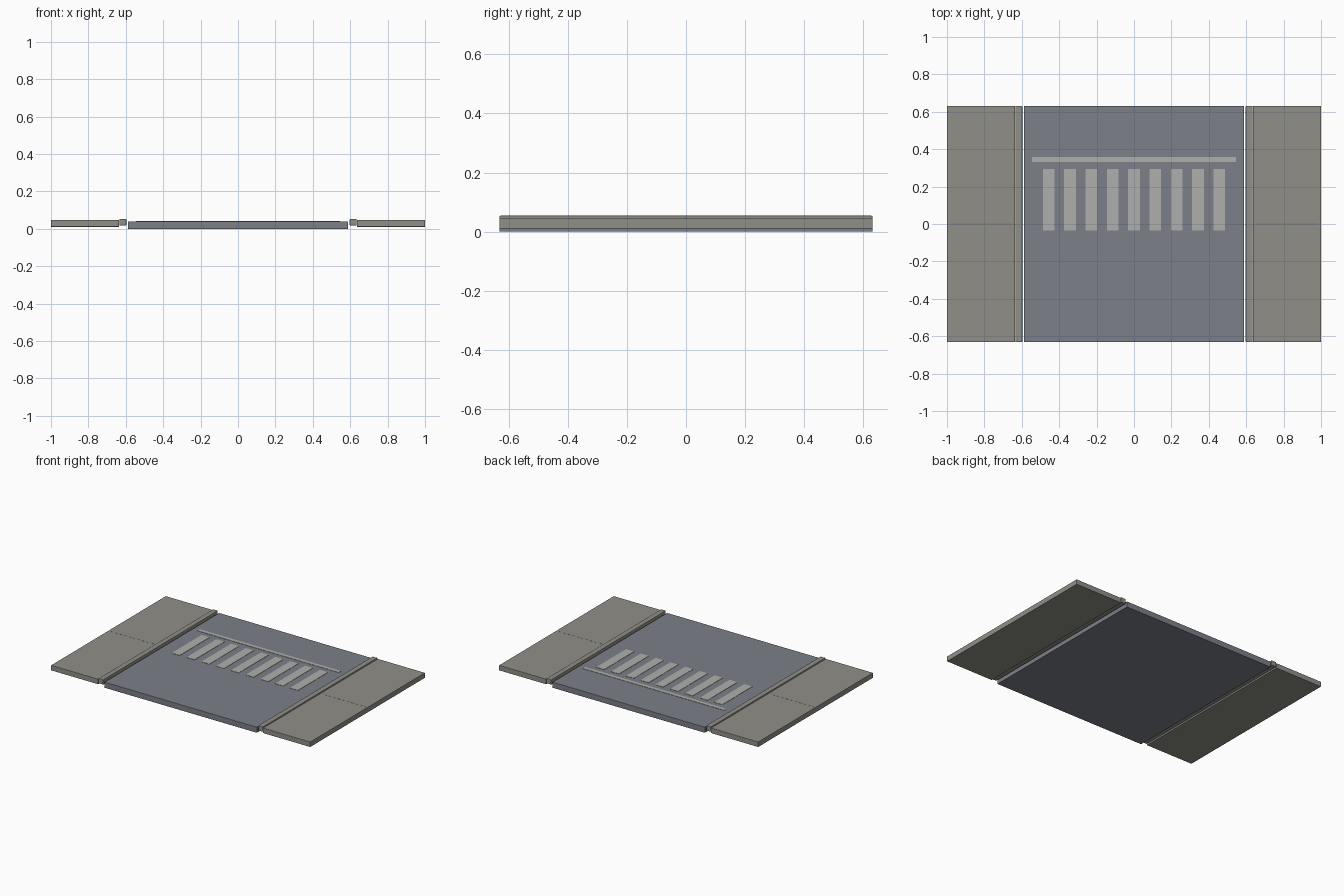
import bpy
import bmesh
from mathutils import Matrix, Vector

if "Cube" in bpy.data.objects:
    bpy.data.objects.remove(bpy.data.objects["Cube"])


def material(name, rgb):
    m = bpy.data.materials.new(name)
    m.diffuse_color = (*rgb, 1)
    m.use_nodes = True
    m.node_tree.nodes["Principled BSDF"].inputs["Base Color"].default_value = m.diffuse_color
    return m


asphalt = material("asphalt", (0.20, 0.215, 0.25))
concrete = material("concrete", (0.28, 0.275, 0.25))
paint = material("road_paint", (0.43, 0.43, 0.42))
dark = material("joint_shadow", (0.2, 0.2, 0.18))


def box(name, x, y, z, mat, bevel=0):
    """Box from (min, max) pairs on each axis."""
    lo, hi = map(Vector, zip(x, y, z))
    bm = bmesh.new()
    bmesh.ops.create_cube(bm, size=1, matrix=Matrix.Translation((lo + hi) / 2)
                          @ Matrix.Diagonal((*(hi - lo), 1)))
    me = bpy.data.meshes.new(name)
    bm.to_mesh(me)
    bm.free()
    me.materials.append(mat)
    ob = bpy.data.objects.new(name, me)
    bpy.context.collection.objects.link(ob)
    if bevel:
        mod = ob.modifiers.new("soft_edges", 'BEVEL')
        mod.width = bevel
        mod.segments = 2
    return ob


HALF = 0.632
ROAD_TOP = 0.04

# Road slab
box("road", (-0.588, 0.588), (-HALF, HALF), (0, ROAD_TOP), asphalt, 0.002)

# Sidewalks, curbs and the sidewalk joints on both sides
for side, s in (("left", -1), ("right", 1)):
    def span(a, b):
        return tuple(sorted((s * a, s * b)))
    box(f"sidewalk_{side}", span(0.636, 1), (-HALF, HALF), (0.011, 0.047), concrete, 0.002)
    box(f"curb_{side}", span(0.597, 0.634), (-HALF, HALF), (0.018, 0.054), concrete, 0.004)
    box(f"sidewalk_joint_{side}", span(0.655, 0.985), (-0.002, 0.002), (0.045, 0.0475), dark)

# Stop line and crosswalk stripes
box("stop_line", (-0.545, 0.545), (0.332, 0.358), (ROAD_TOP - 0.002, ROAD_TOP + 0.002), paint)
for i in range(9):
    cx = (i - 4) * 0.114
    box(f"crosswalk_stripe_{i + 1}", (cx - 0.031, cx + 0.031), (-0.035, 0.294),
        (ROAD_TOP - 0.002, ROAD_TOP + 0.002), paint)
